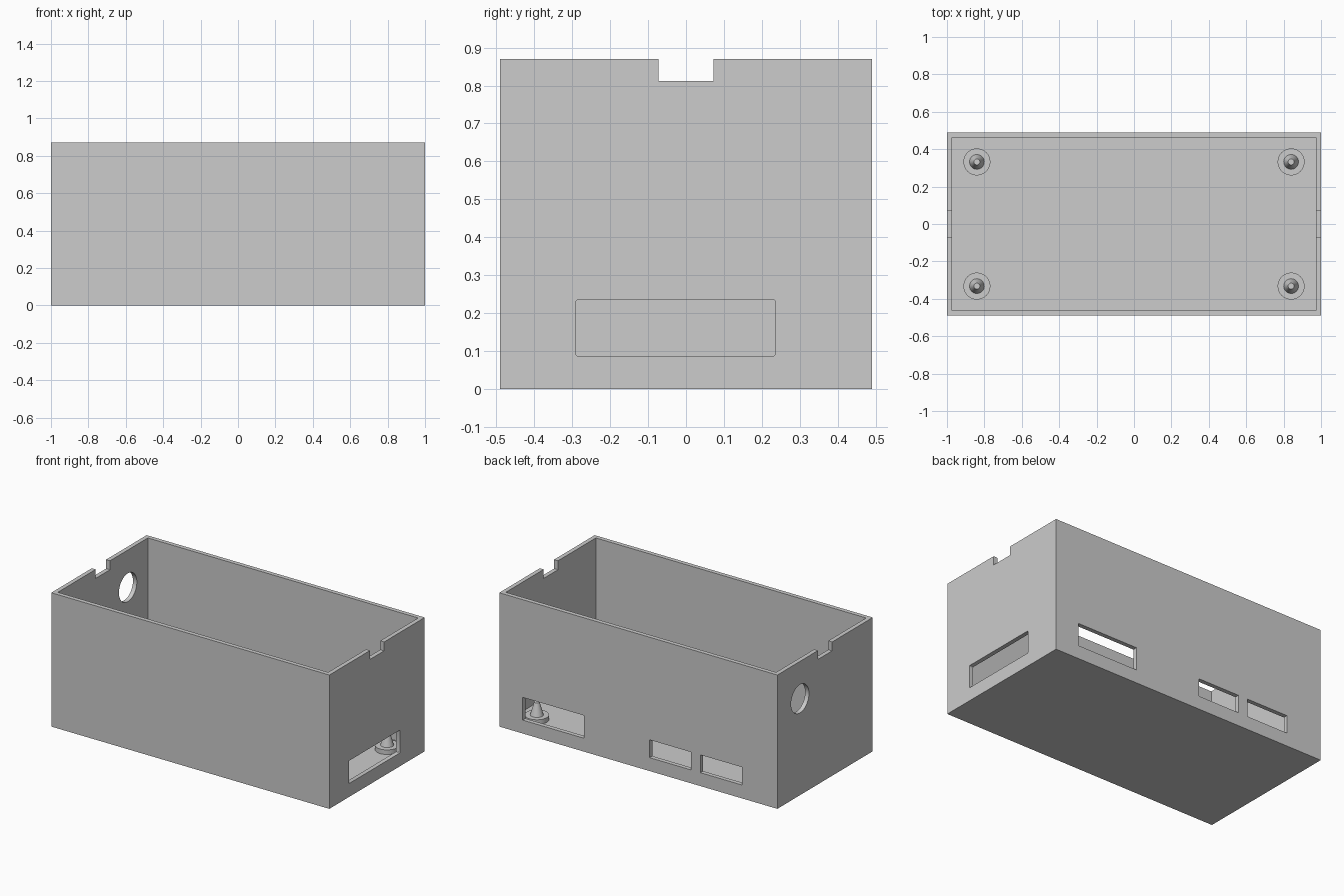
import bpy
import bmesh
from mathutils import Matrix, Vector

cube = bpy.data.objects.get("Cube")
if cube:
    bpy.data.objects.remove(cube, do_unlink=True)

# Single grey plastic
grey = bpy.data.materials.new("grey plastic")
grey.use_nodes = True
color = (0.604, 0.604, 0.604, 1)
grey.diffuse_color = color
grey.node_tree.nodes["Principled BSDF"].inputs["Base Color"].default_value = color

HALF_X, HALF_Y, HEIGHT = 1.0, 0.49, 0.87
WALL, FLOOR = 0.028, 0.03


def finish(name, bm):
    mesh = bpy.data.meshes.new(name)
    bmesh.ops.recalc_face_normals(bm, faces=bm.faces)
    bm.to_mesh(mesh)
    bm.free()
    mesh.materials.append(grey)
    obj = bpy.data.objects.new(name, mesh)
    bpy.context.collection.objects.link(obj)
    return obj


def box(name, low, high, round_x=0):
    """Box between two corners; round_x rounds the edges that run along x."""
    low, high = Vector(low), Vector(high)
    bm = bmesh.new()
    bmesh.ops.create_cube(bm, size=1)
    bmesh.ops.scale(bm, vec=high - low, verts=bm.verts)
    bmesh.ops.translate(bm, vec=(low + high) / 2, verts=bm.verts)
    if round_x:
        edges = [e for e in bm.edges
                 if abs(e.verts[0].co.x - e.verts[1].co.x) > 0.01]
        bmesh.ops.bevel(bm, geom=edges, offset=round_x, segments=3,
                        profile=0.5, affect='EDGES')
    return finish(name, bm)


def cone(bm, r1, r2, z1, z2, segments=48):
    bmesh.ops.create_cone(bm, cap_ends=True, segments=segments, radius1=r1, radius2=r2,
                          depth=z2 - z1, matrix=Matrix.Translation((0, 0, (z1 + z2) / 2)))


def smooth(obj):
    bpy.ops.object.select_all(action='DESELECT')
    obj.select_set(True)
    bpy.context.view_layer.objects.active = obj
    bpy.ops.object.shade_smooth_by_angle(angle=0.52)


# Open case
case = box("case", (-HALF_X, -HALF_Y, 0), (HALF_X, HALF_Y, HEIGHT))
cutters = [
    box("cavity_cutter", (WALL - HALF_X, WALL - HALF_Y, FLOOR),
        (HALF_X - WALL, HALF_Y - WALL, 1)),
    box("rim_notch_cutter", (-1.1, -0.073, 0.812), (1.1, 0.073, 1.1)),
    box("side_slot_cutter", (0.9, -0.29, 0.087), (1.1, 0.235, 0.235), 0.005),
]

# Three openings in the back wall
for x1, x2, top in ((0.392, 0.832, 0.235), (-0.378, -0.081, 0.203), (-0.745, -0.447, 0.203)):
    cutters.append(box("back_port_cutter", (x1, 0.4, 0.087), (x2, 0.6, top)))

# Round cable hole in the -x wall
bm = bmesh.new()
cone(bm, 0.092, 0.092, -0.1, 0.1, 64)
bmesh.ops.rotate(bm, verts=bm.verts, matrix=Matrix.Rotation(1.5707963, 3, 'Y'))
bmesh.ops.translate(bm, verts=bm.verts, vec=(-1, 0.257, 0.627))
cutters.append(finish("cable_hole_cutter", bm))

bpy.context.view_layer.objects.active = case
for cutter in cutters:
    mod = case.modifiers.new("cut", 'BOOLEAN')
    mod.operation = 'DIFFERENCE'
    mod.solver = 'EXACT'
    mod.object = cutter
    bpy.ops.object.modifier_apply(modifier=mod.name)
    bpy.data.objects.remove(cutter, do_unlink=True)
smooth(case)

# Four standoffs: a disc with a tapered locating pin
for side, x in (("right", 0.84), ("left", -0.84)):
    for end, y in (("front", -0.332), ("back", 0.332)):
        for part, r1, r2, z1, z2 in (("disc", 0.072, 0.072, 0.02, 0.06),
                                     ("pin", 0.04, 0.016, 0.058, 0.143)):
            bm = bmesh.new()
            cone(bm, r1, r2, z1, z2)
            obj = finish(f"standoff_{part}_{end}_{side}", bm)
            obj.location = (x, y, 0)
            smooth(obj)
